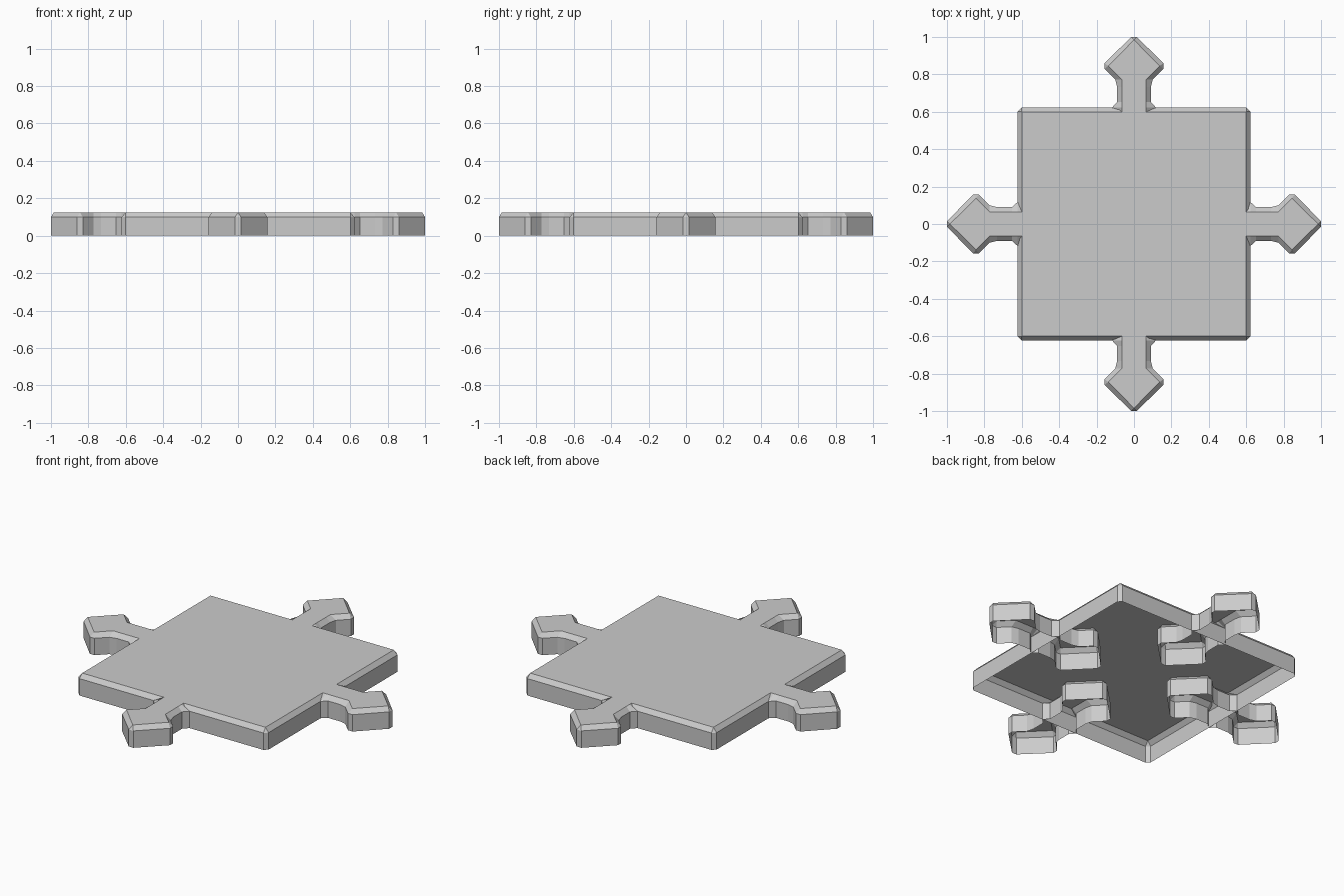
import bpy
import bmesh
from math import pi
from mathutils import Matrix

old = bpy.data.objects.get("Cube")
if old:
    bpy.data.objects.remove(old, do_unlink=True)

RIM, TOP = 0.10, 0.125       # heights of wall top and flat top
EDGE = 0.622                 # half width of the tile

grey = bpy.data.materials.new("light_grey")
grey.use_nodes = True
colour = (0.6, 0.6, 0.6, 1)
grey.diffuse_color = colour
grey.node_tree.nodes["Principled BSDF"].inputs["Base Color"].default_value = colour


def full_outline(half):
    """Mirror a quarter outline (tip to middle) into a closed loop."""
    side = half + [(x, -y) for x, y in reversed(half)]
    return side + [(-x, y) for x, y in reversed(side)]


def open_shell(name, outer, inner, matrix=Matrix()):
    """Vertical wall, sloped rim and flat top, open underneath."""
    bm = bmesh.new()
    rings = [[bm.verts.new((x, y, z)) for x, y in pts]
             for pts, z in ((outer, 0), (outer, RIM), (inner, TOP))]
    n = len(outer)
    for low, high in zip(rings, rings[1:]):
        for i in range(n):
            j = (i + 1) % n
            bm.faces.new((low[i], low[j], high[j], high[i]))
    bm.faces.new(rings[-1])
    bmesh.ops.remove_doubles(bm, verts=bm.verts, dist=0.0005)
    bmesh.ops.recalc_face_normals(bm, faces=bm.faces)
    # The flat top must face up
    bm.normal_update()
    cap = max(bm.faces, key=lambda f: f.calc_area() * (abs(f.normal.z) > 0.9))
    if cap.normal.z < 0:
        bmesh.ops.reverse_faces(bm, faces=bm.faces)
    bm.transform(matrix)
    mesh = bpy.data.meshes.new(name)
    bm.to_mesh(mesh)
    bm.free()
    mesh.materials.append(grey)
    obj = bpy.data.objects.new(name, mesh)
    bpy.context.collection.objects.link(obj)
    return obj


# Square tile with clipped corners
cut, flat = EDGE - 0.02, 0.6
open_shell("tile_body",
           full_outline([(cut, EDGE), (EDGE, cut)]),
           full_outline([(flat, flat), (flat, flat)]))

# Double-ended arrow connectors straddling each tile edge
arrow_outer = [(0.015, 0.378), (0.157, 0.238), (0.157, 0.208), (0.10, 0.15),
               (0.09, 0.11), (0.09, 0.03), (0.118, 0)]
arrow_inner = [(0, 0.362), (0.138, 0.223), (0.138, 0.223), (0.065, 0.15),
               (0.065, 0.11), (0.065, 0.03), (0.065, 0)]
for i, side in enumerate(("back", "right", "front", "left")):
    place = Matrix.Rotation(i * pi / 2, 4, "Z") @ Matrix.Translation((0, EDGE, 0))
    open_shell(side + "_connector", full_outline(arrow_outer),
               full_outline(arrow_inner), place)
